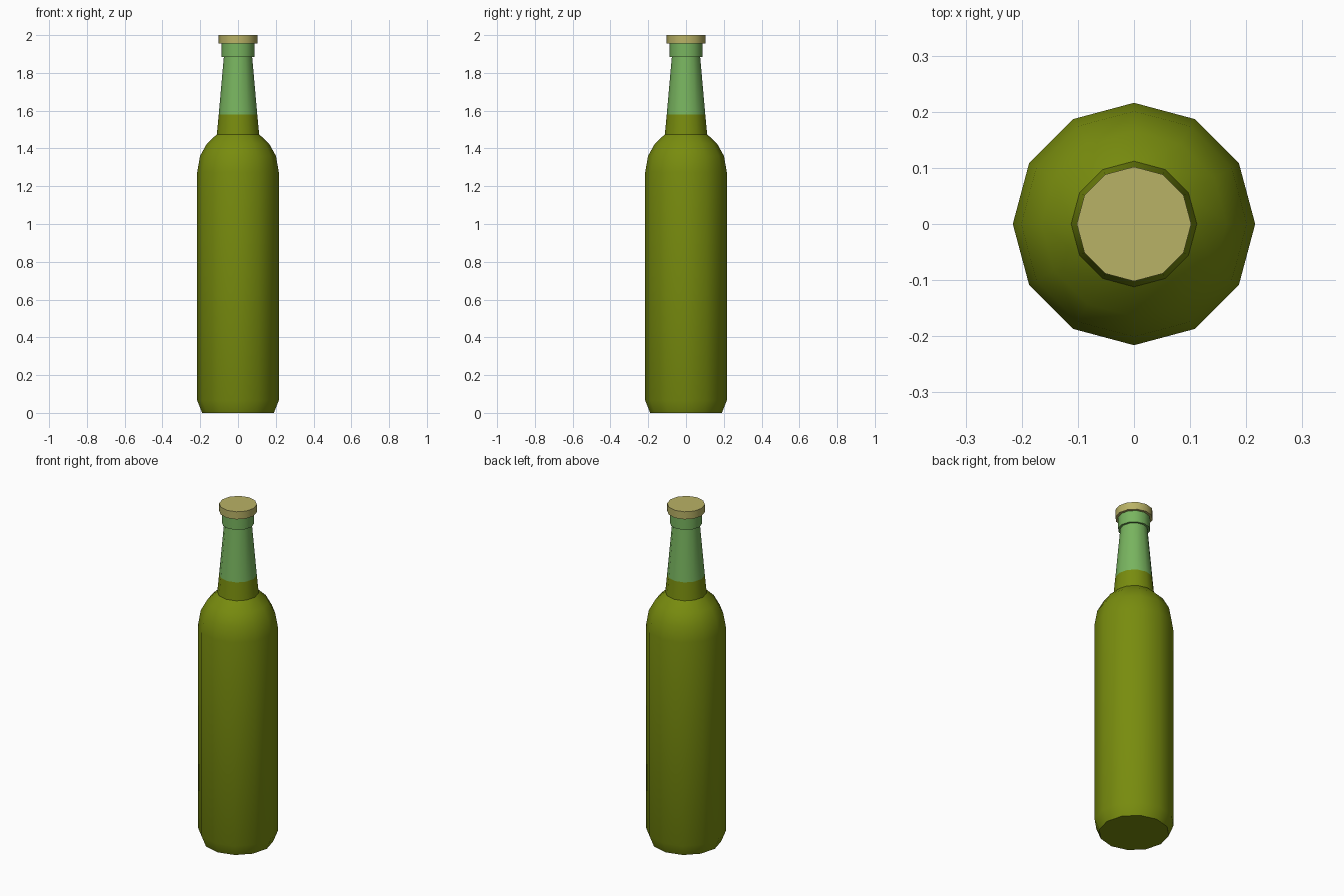
import bpy, bmesh, math

if "Cube" in bpy.data.objects:
    bpy.data.objects.remove(bpy.data.objects["Cube"])

SIDES = 12


def material(name, rgb):
    m = bpy.data.materials.new(name)
    m.diffuse_color = (*rgb, 1)
    m.use_nodes = True
    m.node_tree.nodes["Principled BSDF"].inputs["Base Color"].default_value = m.diffuse_color
    return m


olive = material("olive_glass", (0.188, 0.262, 0.0045))
green = material("pale_green_glass", (0.188, 0.456, 0.114))
tan = material("tan_cap", (0.485, 0.445, 0.133))


def lathe(name, profile, mats, rule=lambda z: 0):
    """Spin a (radius, z) profile around z, closing both ends."""
    bm = bmesh.new()
    rings = [[bm.verts.new((r * math.cos(math.tau * i / SIDES),
                            r * math.sin(math.tau * i / SIDES), z))
              for i in range(SIDES)] for r, z in profile]
    for a, b in zip(rings, rings[1:]):
        for i in range(SIDES):
            j = (i + 1) % SIDES
            bm.faces.new((a[i], a[j], b[j], b[i]))
    bm.faces.new(rings[0][::-1])
    bm.faces.new(rings[-1])
    for f in bm.faces:
        f.material_index = rule(f.calc_center_median().z)
    mesh = bpy.data.meshes.new(name)
    bm.to_mesh(mesh)
    bm.free()
    for m in mats:
        mesh.materials.append(m)
    ob = bpy.data.objects.new(name, mesh)
    bpy.context.collection.objects.link(ob)
    bpy.ops.object.select_all(action='DESELECT')
    ob.select_set(True)
    bpy.context.view_layer.objects.active = ob
    bpy.ops.object.shade_smooth_by_angle(angle=math.radians(35))
    return ob


# Bottle: base chamfer, body, rounded shoulder, tapered neck, lip;
# the glass is filled olive below the liquid line and pale green above
lathe("bottle",
      [(0.19, 0), (0.216, 0.065), (0.216, 1.275), (0.201, 1.36),
       (0.165, 1.425), (0.112, 1.475), (0.102, 1.58), (0.075, 1.885),
       (0.087, 1.885), (0.087, 1.956)],
      [olive, green], lambda z: int(z > 1.58))

# Cap
lathe("cap", [(0.102, 1.955), (0.102, 2.0)], [tan])
